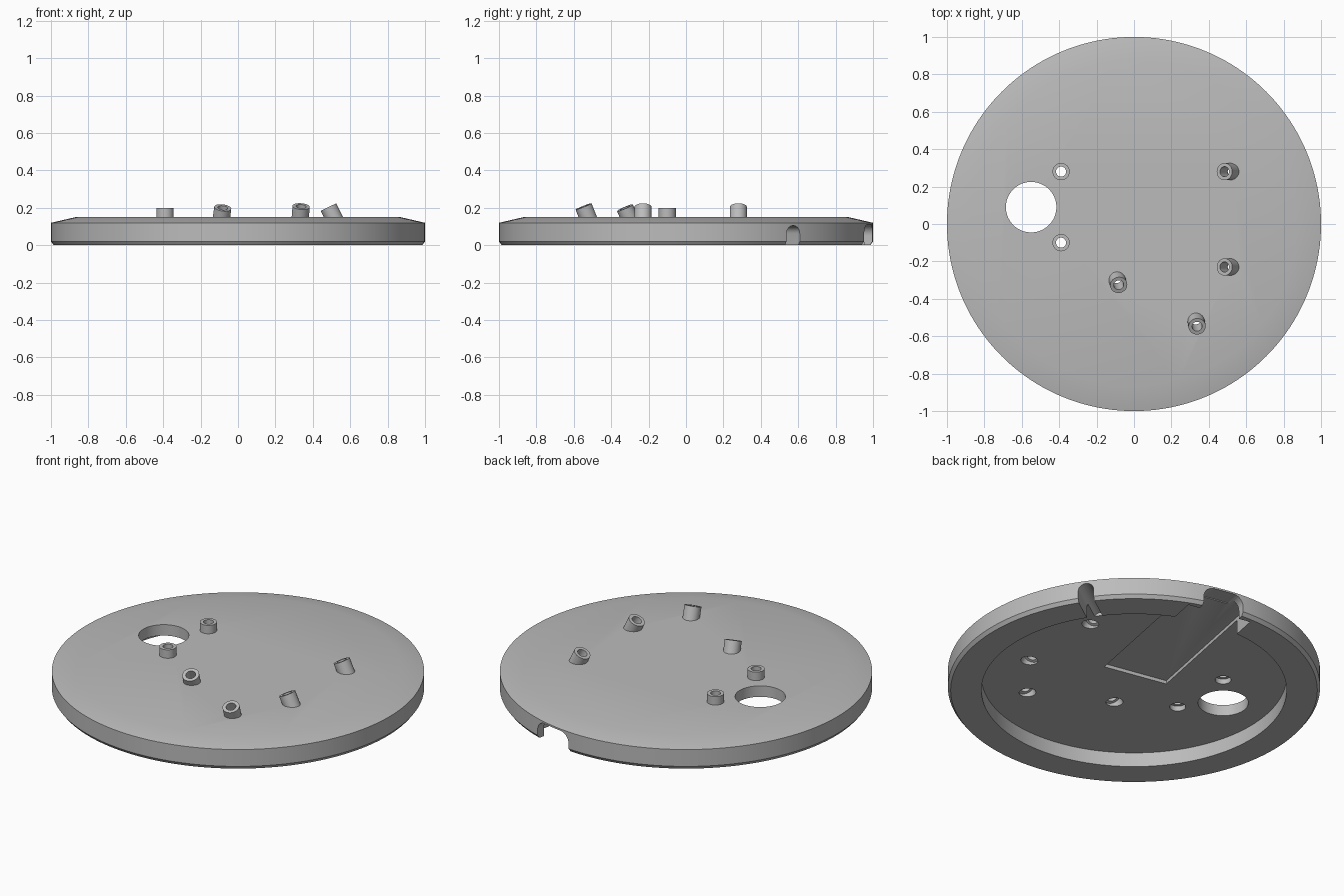
import bpy, bmesh, math
from mathutils import Matrix, Vector

if "Cube" in bpy.data.objects:
    bpy.data.objects.remove(bpy.data.objects["Cube"])

grey = bpy.data.materials.new("plain grey")
grey.use_nodes = True
grey.diffuse_color = (0.5, 0.5, 0.5, 1)
grey.node_tree.nodes["Principled BSDF"].inputs["Base Color"].default_value = (0.5, 0.5, 0.5, 1)


def finish(name, bm, matrix=Matrix()):
    bmesh.ops.recalc_face_normals(bm, faces=bm.faces)
    mesh = bpy.data.meshes.new(name)
    bm.to_mesh(mesh)
    bm.free()
    mesh.transform(matrix)
    mesh.materials.append(grey)
    obj = bpy.data.objects.new(name, mesh)
    bpy.context.collection.objects.link(obj)
    return obj


def lathe(name, profile, sides, matrix=Matrix(), closed=False):
    """Turn an (r, z) profile around z; open ends are capped."""
    bm = bmesh.new()
    rings = [[bm.verts.new((r * math.cos(math.tau * i / sides),
                            r * math.sin(math.tau * i / sides), z))
              for i in range(sides)] for r, z in profile]
    pairs = list(zip(rings, rings[1:]))
    if closed:
        pairs.append((rings[-1], rings[0]))
    else:
        bm.faces.new(rings[0])
        bm.faces.new(rings[-1])
    for a, b in pairs:
        for i in range(sides):
            j = (i + 1) % sides
            bm.faces.new((a[i], a[j], b[j], b[i]))
    return finish(name, bm, matrix)


def slot(name, angle, start, end, half, top, corner):
    """Radial channel with rounded top corners, open at the bottom."""
    outline = [(-half, -0.1), (half, -0.1)]
    if corner:
        for side, begin in ((1, 0), (-1, 90)):
            for k in range(9):
                a = math.radians(begin + k * 90 / 8)
                outline.append((side * (half - corner) + corner * math.cos(a),
                                top - corner + corner * math.sin(a)))
    else:
        outline += [(half, top), (-half, top)]
    bm = bmesh.new()
    a, b = [[bm.verts.new((u, v, z)) for v, z in outline] for u in (start, end)]
    bm.faces.new(a)
    bm.faces.new(b)
    for i in range(len(a)):
        j = (i + 1) % len(a)
        bm.faces.new((a[i], a[j], b[j], b[i]))
    return finish(name, bm, Matrix.Rotation(math.radians(angle), 4, "Z"))


def smooth(obj):
    bpy.ops.object.select_all(action="DESELECT")
    obj.select_set(True)
    bpy.context.view_layer.objects.active = obj
    bpy.ops.object.shade_smooth_by_angle(angle=math.radians(30))


def cut(target, cutter):
    mod = target.modifiers.new("cut", "BOOLEAN")
    mod.operation = "DIFFERENCE"
    mod.solver = "EXACT"
    mod.object = cutter
    bpy.context.view_layer.objects.active = target
    bpy.ops.object.modifier_apply(modifier=mod.name)
    bpy.data.objects.remove(cutter)


# Round cover, hollowed from below
cover = lathe("round_cover", [(0.82, 0.085), (0.82, 0), (0.985, 0), (1, 0.02),
                              (1, 0.12), (0.87, 0.15)], 160)

# Large opening
cut(cover, lathe("opening_cutter", [(0.135, -0.1), (0.135, 0.3)], 64,
                 Matrix.Translation((-0.55, 0.09, 0))))

# Board pocket with its rim opening, and the cable channel
cut(cover, slot("pocket_cutter", 79, 0.015, 0.945, 0.19, 0.105, 0))
cut(cover, slot("port_cutter", 79, 0.9, 1.1, 0.12, 0.11, 0.06))
cut(cover, slot("cable_cutter", 35, 0.68, 1.1, 0.043, 0.105, 0.042))

# Short tubes: base position, lean in degrees, lean direction, height
tubes = [(-0.39, 0.28, 0, (0, -1), 0.05),
         (-0.39, -0.10, 0, (0, -1), 0.05),
         (0.51, 0.28, 26, (-1, 0), 0.06),
         (0.51, -0.23, 26, (-1, 0), 0.06),
         (-0.088, -0.305, 24, (0.3, -1), 0.055),
         (0.333, -0.525, 22, (0.2, -1), 0.062)]
for n, (x, y, lean, (dx, dy), height) in enumerate(tubes, 1):
    tilt = Matrix.Rotation(math.radians(lean), 4, Vector((-dy, dx, 0)))
    place = Matrix.Translation((x, y, 0.15)) @ tilt
    cut(cover, lathe("bore_cutter", [(0.043, -0.2), (0.043, 0.03)], 32, place))
    tube = lathe(f"tube_{n}", [(0.027, -0.035), (0.046, -0.035),
                               (0.046, height), (0.027, height)], 32, place, True)
    smooth(tube)

smooth(cover)
